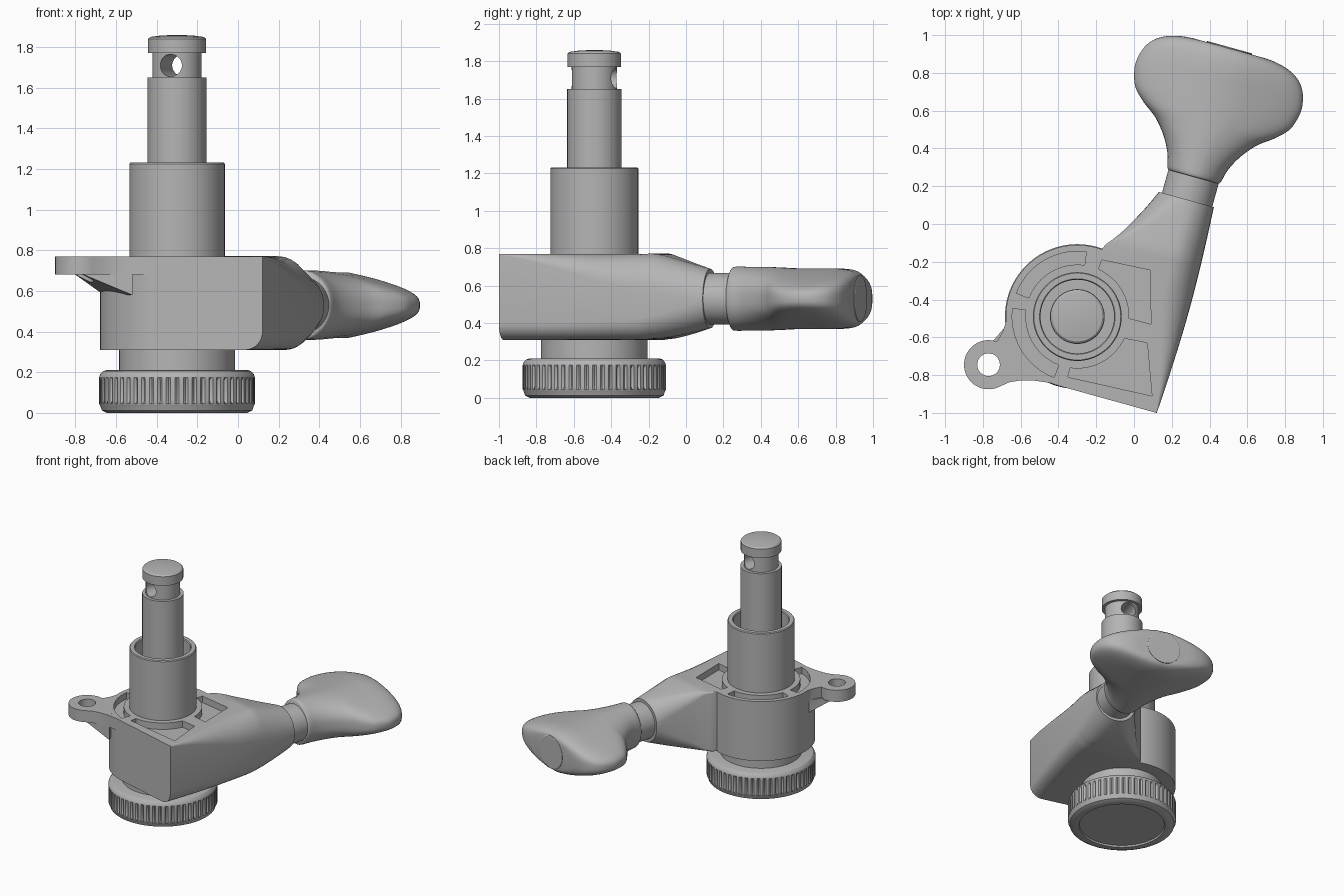
import bpy, bmesh, math
from math import sin, cos, pi, radians, sqrt

cube = bpy.data.objects.get("Cube")
if cube:
    bpy.data.objects.remove(cube, do_unlink=True)

metal = bpy.data.materials.new("grey metal")
metal.use_nodes = True
GREY = (0.46, 0.46, 0.46, 1)
metal.diffuse_color = GREY
metal.node_tree.nodes["Principled BSDF"].inputs["Base Color"].default_value = GREY

CX, CY = -0.30, -0.49           # post axis
TILT = radians(15.5)            # direction of the key shaft
MID = 0.53                      # height of the key shaft


def world(u, v, z):
    """Shaft coordinates (u across, v along) to model coordinates."""
    return (0.315 + u * cos(TILT) + v * sin(TILT), 0.25 - u * sin(TILT) + v * cos(TILT), z)


def loft(name, rings):
    """Closed skin through a list of equal-length rings, capped at both ends."""
    bm = bmesh.new()
    rows = [[bm.verts.new(p) for p in ring] for ring in rings]
    n = len(rows[0])
    for a, b in zip(rows, rows[1:]):
        for i in range(n):
            j = (i + 1) % n
            bm.faces.new((a[i], a[j], b[j], b[i]))
    bm.faces.new(rows[0])
    bm.faces.new(rows[-1])
    bmesh.ops.recalc_face_normals(bm, faces=bm.faces)
    mesh = bpy.data.meshes.new(name)
    bm.to_mesh(mesh)
    bm.free()
    mesh.materials.append(metal)
    obj = bpy.data.objects.new(name, mesh)
    bpy.context.collection.objects.link(obj)
    return obj


def lathe(name, profile, n=64, x=CX, y=CY):
    return loft(name, [[(x + r * cos(2 * pi * i / n), y + r * sin(2 * pi * i / n), z)
                        for i in range(n)] for r, z in profile])


def prism(name, outline, z0, z1):
    return loft(name, [[(x, y, z) for x, y in outline] for z in (z0, z1)])


def rod(name, profile, n=48):
    """Turned part along the key shaft from (radius, v) pairs."""
    return loft(name, [[world(r * cos(2 * pi * i / n), v, MID + r * sin(2 * pi * i / n))
                        for i in range(n)] for r, v in profile])


def arc(r, a0, a1, n=16, x=CX, y=CY):
    angles = [radians(a0 + (a1 - a0) * i / n) for i in range(n + 1)]
    return [(x + r * cos(a), y + r * sin(a)) for a in angles]


def combine(target, tool, operation):
    mod = target.modifiers.new(operation.lower(), 'BOOLEAN')
    mod.operation, mod.object, mod.solver = operation, tool, 'EXACT'
    bpy.context.view_layer.objects.active = target
    bpy.ops.object.modifier_apply(modifier=mod.name)
    bpy.data.objects.remove(tool, do_unlink=True)


def finish(obj, angle=30):
    bpy.ops.object.select_all(action='DESELECT')
    obj.select_set(True)
    bpy.context.view_layer.objects.active = obj
    bpy.ops.object.shade_smooth_by_angle(angle=radians(angle))


def smooth_rows(rows, steps=4):
    """Spline through rows of parameters."""
    out = []
    for i in range(len(rows) - 1):
        quad = (rows[max(i - 1, 0)], rows[i], rows[i + 1], rows[min(i + 2, len(rows) - 1)])
        for k in range(steps):
            t = k / steps
            out.append([b + t / 2 * (c - a + t * (2 * a - 5 * b + 4 * c - d + t * (3 * (b - c) + d - a)))
                        for a, b, c, d in zip(*quad)])
    return out + [list(rows[-1])]


# Gear housing: a long neck whose corners grow round towards the key
def neck_ring(v, left, top, bottom, wide, tall, left_r, low_r):
    right = 0.147 + 0.02 * max(0, sin(pi * (v + 1.257) / 1.131))
    corners = [(right - wide, top - tall, wide, tall, 0),
               (left + left_r, top - left_r, left_r, left_r, 90),
               (left + left_r, bottom + left_r, left_r, left_r, 180),
               (right - low_r, bottom + low_r, low_r, low_r, 270)]
    ring = []
    for u, z, ru, rz, start in corners:
        for k in range(9):
            a = radians(start + k * 11.25)
            ring.append(world(u + ru * cos(a), v, z + rz * sin(a)))
    return ring


neck_rows = [(-1.257, -.395, .77, .31, .004, .004, .004, .09),
             (-1.1, -.395, .77, .31, .035, .035, .004, .09),
             (-.965, -.395, .77, .31, .075, .07, .004, .09),
             (-.68, -.395, .77, .31, .155, .15, .004, .1),
             (-.5, -.365, .77, .31, .16, .185, .006, .11),
             (-.43, -.32, .77, .315, .16, .2, .02, .12),
             (-.367, -.277, .757, .32, .16, .2, .06, .13),
             (-.235, -.205, .72, .345, .155, .18, .11, .14),
             (-.126, -.155, .69, .372, .148, .157, .148, .148)]
body = loft("housing", [neck_ring(*row) for row in smooth_rows(neck_rows)])
combine(body, lathe("round_part", [(.379, .31), (.379, .77)], 96), 'UNION')

# Screw ear with a sloped gusset beneath
EAR = (-0.77, -0.745)
ear_outline = arc(.13, 70, 296, 28, *EAR) + [
    (-.66, -.838), (-.6, -.828), (-.53, -.829), (-.42, -.845), (-.4, -.5),
    (-.66, -.45), (-.675, -.51), (-.695, -.57)]
combine(body, prism("ear", ear_outline, .68, .7699), 'UNION')
outer, inner = [(-.8, -.68), (-.76, -.82)], [(-.52, -.83), (-.66, -.52)]
gusset = loft("gusset", [[(x, y, .69) for x, y in outer + inner],
                         [(x, y, .68) for x, y in outer] + [(x, y, .58) for x, y in inner]])
combine(body, gusset, 'UNION')
combine(body, lathe("screw_hole", [(.06, .5), (.06, .9)], 32, *EAR), 'DIFFERENCE')

# Pockets in the top face
pockets = [arc(.275, 82, 159) + arc(.345, 159, 82),
           arc(.275, 173, 249) + arc(.345, 249, 173),
           arc(.275, -2, 66) + [(-.17, -.19), (.085, -.245), (.09, -.53)],
           arc(.275, 262, 335) + [(.07, -.63), (.095, -.91), (-.35, -.81)]]
for outline in pockets:
    combine(body, prism("pocket", outline, .72, .8), 'DIFFERENCE')
finish(body)

# Threaded sleeve, hollow at the top
finish(lathe("sleeve", [(.235, .7), (.235, 1.225), (.23, 1.232), (.2, 1.232), (.195, 1.225), (.195, .95)]))

# String post with a cross hole
post = lathe("string_post", [(.145, .6), (.145, 1.65), (.121, 1.65), (.121, 1.77), (.143, 1.77),
                             (.143, 1.84), (.132, 1.85), (.08, 1.857), (.01, 1.86)])
dx, dy = sin(TILT), cos(TILT)
hole = loft("string_hole", [[(CX + s * dx + .055 * cos(a) * dy, CY + s * dy - .055 * cos(a) * dx,
                              1.71 + .055 * sin(a)) for a in [2 * pi * i / 32 for i in range(32)]]
                            for s in (-.3, .3)])
combine(post, hole, 'DIFFERENCE')
finish(post)

# Locking wheel with grooves around the rim
finish(lathe("wheel_collar", [(.285, .19), (.285, .32)]))
TEETH = 56
wheel_profile = [(.30, .012, 0), (.305, 0, 0), (.345, 0, 0), (.37, .012, 0), (.378, .035, 0),
                 (.383, .045, 0), (.383, .06, .013), (.383, .16, .013), (.383, .175, 0),
                 (.378, .19, 0), (.365, .205, 0), (.35, .21, 0)]
wheel_rings = []
for r, z, groove in wheel_profile:
    ring = []
    for i in range(TEETH * 4):
        a = 2 * pi * i / (TEETH * 4)
        rr = r - (groove if i % 4 == 0 else 0)
        ring.append((CX + rr * cos(a), CY + rr * sin(a), z))
    wheel_rings.append(ring)
finish(loft("locking_wheel", wheel_rings))

# Key shaft
finish(rod("key_shaft", [(.138, -.2), (.138, .03)]))


# Key button: ridge along the middle, thinner rounded wings
def button_ring(v, width, scale, power, n=48):
    ring = []
    for i in range(n):
        a = 2 * pi * (i + .5) / n
        u = width * math.copysign(abs(cos(a)) ** power, cos(a))
        half = (.171 - .2 * max(0, sqrt(u * u + .0004) - .03)) * scale
        ring.append(world(u, v, MID + half * math.copysign(abs(sin(a)) ** power, sin(a))))
    return ring


button_rows = [(0, .138, .95, .9), (.015, .148, 1, .85), (.087, .168, 1, .8), (.17, .213, 1, .75),
               (.25, .28, 1, .7), (.31, .36, 1, .65), (.37, .42, 1, .65), (.43, .446, 1, .65),
               (.5, .457, 1, .65), (.58, .44, 1, .65), (.64, .4, .96, .65),
               (.68, .335, .88, .65), (.7, .26, .78, .7), (.706, .2, .7, .8)]
finish(loft("key_button", [button_ring(*row) for row in smooth_rows(button_rows)]), 40)
finish(rod("button_end_disc", [(.125, .69), (.125, .709), (.12, .712)]))
